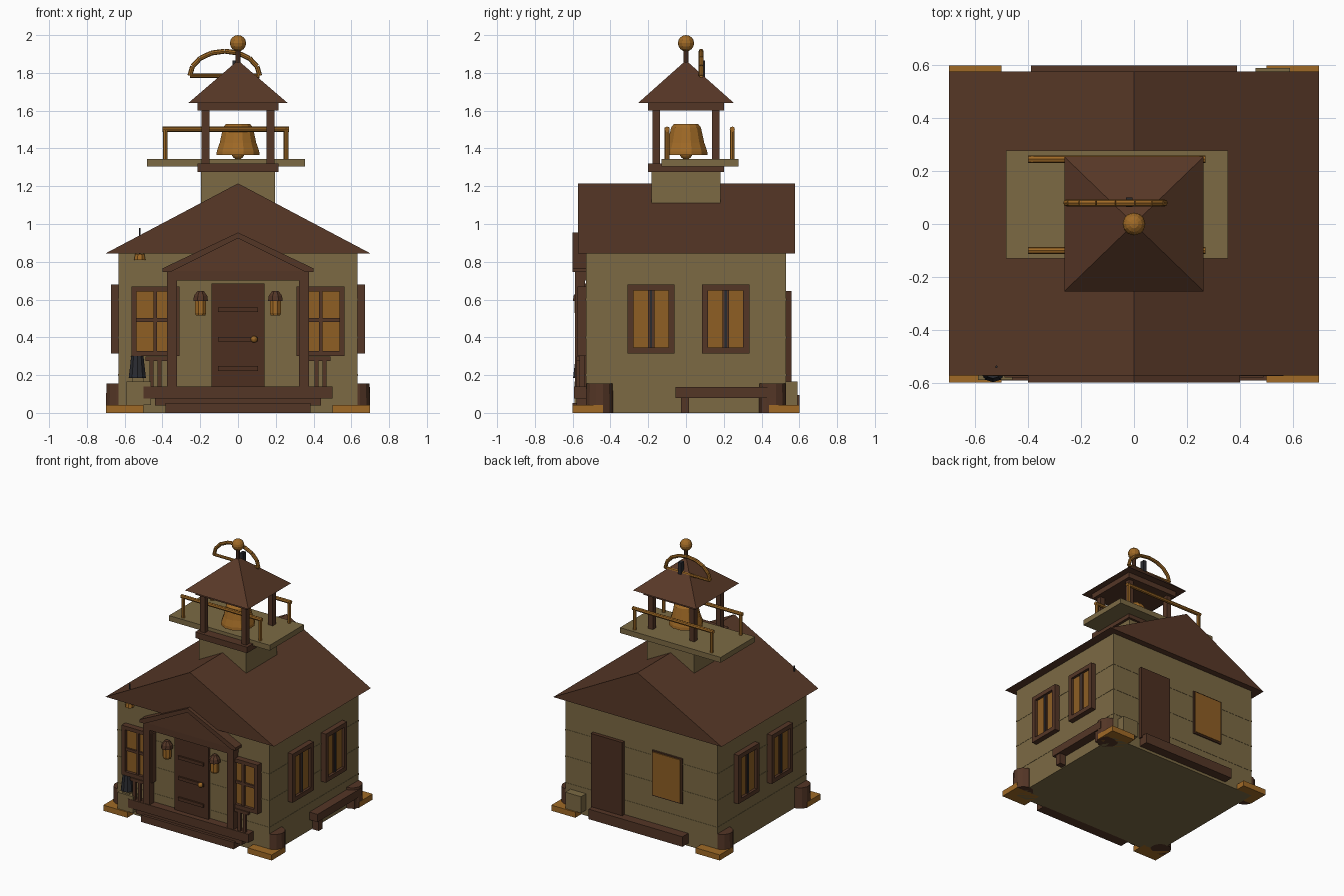
import bpy, bmesh, math
from mathutils import Vector

if "Cube" in bpy.data.objects:
    bpy.data.objects.remove(bpy.data.objects["Cube"])


def mat(name, rgb):
    m = bpy.data.materials.new(name)
    lin = [((c / 255 + 0.055) / 1.055) ** 2.4 for c in rgb]
    m.diffuse_color = (*lin, 1)
    m.use_nodes = True
    m.node_tree.nodes["Principled BSDF"].inputs["Base Color"].default_value = m.diffuse_color
    return m


WALL = mat("khaki_plaster", (124, 106, 68))
ROOF = mat("roof_brown", (88, 56, 39))
TRIM = mat("trim_brown", (84, 54, 38))
DOOR = mat("door_brown", (76, 47, 32))
BRASS = mat("brass_orange", (160, 106, 38))
PANE = mat("amber_pane", (142, 94, 36))
IRON = mat("charcoal_iron", (42, 43, 48))


def finish(name, bm, material, smooth=False):
    bmesh.ops.recalc_face_normals(bm, faces=bm.faces[:])
    me = bpy.data.meshes.new(name)
    bm.to_mesh(me)
    bm.free()
    me.materials.append(material)
    ob = bpy.data.objects.new(name, me)
    bpy.context.collection.objects.link(ob)
    return ob


def box(name, x0, x1, y0, y1, z0, z1, material):
    bm = bmesh.new()
    bmesh.ops.create_cube(bm, size=1)
    for v in bm.verts:
        v.co = Vector((x0 if v.co.x < 0 else x1, y0 if v.co.y < 0 else y1, z0 if v.co.z < 0 else z1))
    return finish(name, bm, material)


def prism(name, pts, y0, y1, material):
    """Extrude an (x, z) outline along y."""
    bm = bmesh.new()
    f = bm.faces.new([bm.verts.new((x, y0, z)) for x, z in pts])
    r = bmesh.ops.extrude_face_region(bm, geom=[f])
    for v in r["geom"]:
        if isinstance(v, bmesh.types.BMVert):
            v.co.y = y1
    return finish(name, bm, material)


def lathe(name, profile, x, y, material, n=12):
    """Stack of n-sided rings given as (radius, z), capped."""
    bm = bmesh.new()
    rings = [[bm.verts.new((x + r * math.cos(2 * math.pi * (i + .5) / n),
                            y + r * math.sin(2 * math.pi * (i + .5) / n), z)) for i in range(n)]
             for r, z in profile]
    for a, b in zip(rings, rings[1:]):
        for i in range(n):
            bm.faces.new((a[i], a[(i + 1) % n], b[(i + 1) % n], b[i]))
    bm.faces.new(rings[0])
    bm.faces.new(rings[-1])
    return finish(name, bm, material)


def ball(name, r, loc, material):
    bm = bmesh.new()
    bmesh.ops.create_uvsphere(bm, u_segments=12, v_segments=8, radius=r)
    bmesh.ops.translate(bm, verts=bm.verts[:], vec=loc)
    return finish(name, bm, material)


def rod(name, a, b, r, material, n=8):
    a, b = Vector(a), Vector(b)
    bm = bmesh.new()
    bmesh.ops.create_cone(bm, cap_ends=True, segments=n, radius1=r, radius2=r, depth=(b - a).length)
    bm.transform((b - a).to_track_quat('Z', 'Y').to_matrix().to_4x4())
    bmesh.ops.translate(bm, verts=bm.verts[:], vec=(a + b) / 2)
    return finish(name, bm, material)


# House body, thin wall seams and main roof
box("house_body", -.632, .632, -.53, .53, 0, .86, WALL)
for z in (.2, .4, .6):
    box("wall_seam", -.634, .634, -.532, .532, z - .005, z + .005, WALL)
prism("main_roof", [(-.70, .845), (.70, .845), (0, 1.215)], -.572, .577, ROOF)

# Corner slabs and stumps
for sx in (-1, 1):
    for sy in (-1, 1):
        xs, ys = sorted((sx * .5, sx * .7)), sorted((sy * .44, sy * .6))
        box("corner_slab", *xs, *ys, 0, .042, BRASS)
        lathe("corner_stump", [(.075, .0), (.072, .155)], sx * .627, sy * .458, TRIM, 12)

# Porch deck, steps, posts and gable
box("lower_step", -.385, .385, -.6, -.52, 0, .052, TRIM)
box("porch_support", -.44, .44, -.58, -.52, .04, .08, TRIM)
box("porch_deck", -.5, .5, -.592, -.52, .075, .14, TRIM)
box("porch_beam", -.375, .375, -.588, -.53, .70, .75, TRIM)
prism("porch_gable", [(-.38, .75), (.38, .75), (0, .935)], -.588, -.53, ROOF)
prism("porch_rafters", [(-.40, .745), (-.36, .745), (0, .925), (.36, .745), (.40, .745), (.40, .765), (0, .955), (-.40, .765)],
      -.6, -.53, TRIM)
for s in (-1, 1):
    box("porch_post", *sorted((s * .322, s * .376)), -.588, -.535, .12, .73, TRIM)
    box("porch_rail", *sorted((s * .37, s * .49)), -.58, -.56, .275, .298, TRIM)
    for x in (.415, .458):
        box("porch_baluster", s * x - .011, s * x + .011, -.58, -.56, .13, .28, TRIM)
    # Wall lantern
    lathe("lantern_glass", [(.026, .515), (.032, .53), (.032, .60)], s * .198, -.56, BRASS, 8)
    lathe("lantern_cap", [(.042, .592), (.038, .62), (.018, .645)], s * .198, -.56, TRIM, 8)

# Front door
box("front_door", -.14, .14, -.552, -.52, .14, .685, DOOR)
for z in (.235, .39, .545):
    box("door_bar", -.105, .105, -.565, -.55, z - .012, z + .012, DOOR)
ball("door_knob", .018, (.085, -.568, .39), BRASS)


def frame(name, axis, side, wall, depth, c, hw, z0, z1, b):
    """Window frame of four bars with a pane, on the wall across the given axis."""
    def part(label, u0, u1, w0, w1, d, m):
        n = sorted((side * (wall - .01), side * (wall + d)))
        if axis == 'x':
            box(label, *n, u0, u1, w0, w1, m)
        else:
            box(label, u0, u1, *n, w0, w1, m)
    part(name + "_pane", c - hw + .005, c + hw - .005, z0 + .005, z1 - .005, depth * .5, PANE)
    for s in (-1, 1):
        e = sorted((c + s * hw, c + s * (hw - b)))
        part(name + "_jamb", *e, z0, z1, depth, TRIM)
    part(name + "_sill", c - hw, c + hw, z0, z0 + b, depth, TRIM)
    part(name + "_head", c - hw, c + hw, z1 - b, z1, depth, TRIM)
    return part


for s in (-1, 1):
    # Front windows with crossed bars
    p = frame("front_window", 'y', -1, .53, .045, s * .438, .127, .30, .67, .028)
    p("front_window_mullion", s * .438 - .01, s * .438 + .01, .31, .66, .038, TRIM)
    p("front_window_crossbar", s * .438 - .12, s * .438 + .12, .482, .502, .036, TRIM)
    # Side windows with dark centre bar
    for y in (-.185, .21):
        p = frame("side_window", 'x', s, .632, .04, y, .125, .315, .68, .032)
        p("side_window_mullion", y - .017, y + .017, .345, .65, .028, TRIM)
        p("side_window_iron", y - .006, y + .006, .345, .65, .031, IRON)

# Back door, window and step
box("back_door", .14, .40, .52, .558, .08, .645, DOOR)
box("back_window_frame", -.345, -.095, .52, .541, .305, .645, TRIM)
box("back_window_pane", -.335, -.105, .54, .548, .315, .637, PANE)
box("back_step", -.39, .39, .52, .6, .02, .095, TRIM)

# Side bench
box("bench_seat", .625, .70, -.055, .47, .08, .138, TRIM)
for y in (-.005, .42):
    box("bench_leg", .64, .69, y - .022, y + .022, 0, .085, TRIM)

# Crates, bucket and small hanging lamp
box("front_crate", -.59, -.46, -.59, -.52, .042, .165, WALL)
box("back_crate", .46, .59, .52, .59, .042, .165, WALL)
lathe("iron_bucket", [(.048, .185), (.034, .30)], -.533, -.55, IRON, 10)
box("bucket_stand", -.56, -.50, -.575, -.525, .16, .19, WALL)
rod("lamp_hanger", (-.52, -.54, .82), (-.52, -.54, .98), .005, IRON, 6)
lathe("hanging_lamp", [(.032, .81), (.026, .842)], -.52, -.545, BRASS, 8)

# Bell tower
box("tower_base", -.195, .195, -.182, .182, 1.05, 1.285, WALL)
box("tower_lower_plate", -.215, .215, -.2, .2, 1.275, 1.32, TRIM)
box("tower_upper_plate", -.215, .215, -.2, .2, 1.60, 1.642, TRIM)
for sx in (-1, 1):
    for sy in (-1, 1):
        box("tower_post", sx * .172 - .02, sx * .172 + .02, sy * .157 - .02, sy * .157 + .02, 1.31, 1.61, TRIM)
spire = lathe("tower_roof", [(.36, 1.64), (.002, 1.865)], 0, 0, ROOF, 4)
for v in spire.data.vertices:
    v.co.x *= 1.035
rod("finial_stem", (0, 0, 1.84), (0, 0, 1.94), .014, TRIM)
ball("finial_ball", .043, (0, 0, 1.957), BRASS)

# Bell and clapper
lathe("bell", [(.118, 1.365), (.116, 1.385), (.10, 1.43), (.082, 1.51), (.066, 1.53)], 0, 0, BRASS, 12)
ball("bell_clapper", .034, (0, 0, 1.375), BRASS)

# Balcony platform with two rails
box("balcony_floor", -.483, .355, -.13, .278, 1.305, 1.345, WALL)
for y in (-.1, .245):
    rod("balcony_rail", (-.4, y, 1.502), (.27, y, 1.502), .014, BRASS)
    for x in (-.385, .255):
        rod("balcony_rail_post", (x, y, 1.34), (x, y, 1.51), .013, BRASS)

# Arched ornament on the tower roof
arc = [(-.07 + .185 * math.cos(math.pi * i / 8), .08, 1.785 + .13 * math.sin(math.pi * i / 8)) for i in range(9)]
for a, b in zip(arc, arc[1:]):
    rod("arch_segment", a, b, .013, BRASS)
rod("arch_chord", arc[0], arc[-1], .011, BRASS)
box("arch_iron_strip", -.03, -.005, .065, .1, 1.76, 1.865, IRON)
